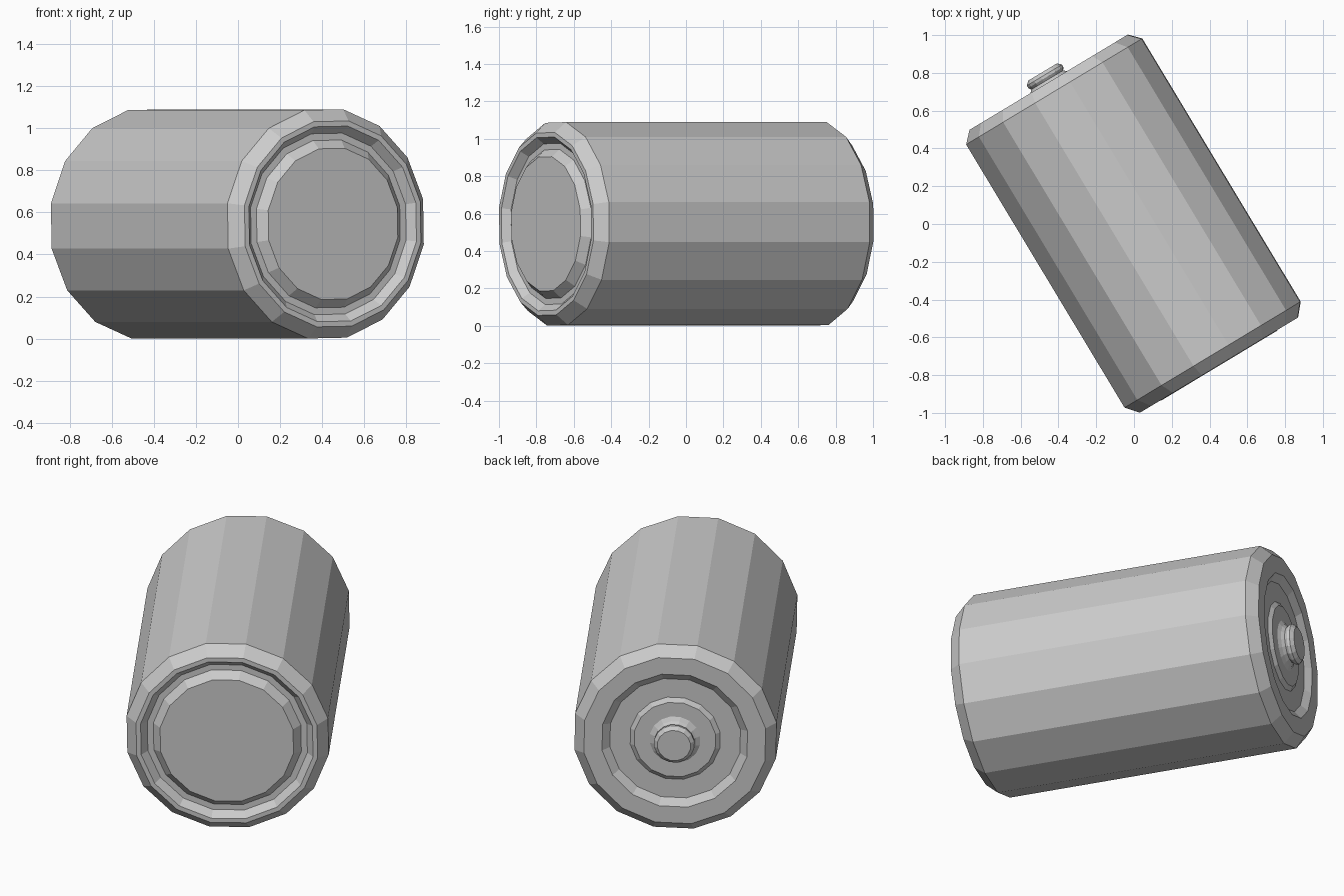
import bpy, bmesh, math
from mathutils import Vector

if "Cube" in bpy.data.objects:
    bpy.data.objects.remove(bpy.data.objects["Cube"])

SIDES = 16
YAW = math.radians(31.05)
PHASE = math.radians(12.3)
ACROSS = Vector((math.cos(YAW), math.sin(YAW), 0))
AXIS = Vector((-math.sin(YAW), math.cos(YAW), 0))
UP = Vector((0, 0, 1))
CENTRE = Vector((0, 0, 0.545))


def lathe(name, profile):
    """Spin (distance along axis, radius) points around the battery axis, capping both ends."""
    bm = bmesh.new()
    rings = []
    for s, r in profile:
        ring = []
        for i in range(SIDES):
            a = PHASE + 2 * math.pi * i / SIDES
            ring.append(bm.verts.new(CENTRE + AXIS * s + (ACROSS * math.cos(a) + UP * math.sin(a)) * r))
        rings.append(ring)
    for a, b in zip(rings, rings[1:]):
        for i in range(SIDES):
            j = (i + 1) % SIDES
            bm.faces.new((a[i], a[j], b[j], b[i]))
    bm.faces.new(rings[0])
    bm.faces.new(rings[-1])
    bmesh.ops.recalc_face_normals(bm, faces=bm.faces)
    mesh = bpy.data.meshes.new(name)
    bm.to_mesh(mesh)
    bm.free()
    obj = bpy.data.objects.new(name, mesh)
    bpy.context.collection.objects.link(obj)
    return obj


# One closed shell: flat contact, front groove, casing, back recess, stepped button
lathe("battery", [
    # flat contact plate and groove at the front end
    (-0.875, 0.365), (-0.832, 0.405), (-0.832, 0.438), (-0.872, 0.472),
    # casing with chamfered rims
    (-0.872, 0.497), (-0.807, 0.553), (0.819, 0.553), (0.876, 0.497),
    # shallow recess and raised disc at the back end
    (0.876, 0.398), (0.845, 0.357), (0.845, 0.246), (0.862, 0.222),
    # button contact with a narrow neck
    (0.862, 0.138), (0.875, 0.116), (0.890, 0.100), (0.905, 0.110),
    (0.920, 0.110), (0.939, 0.090),
])
